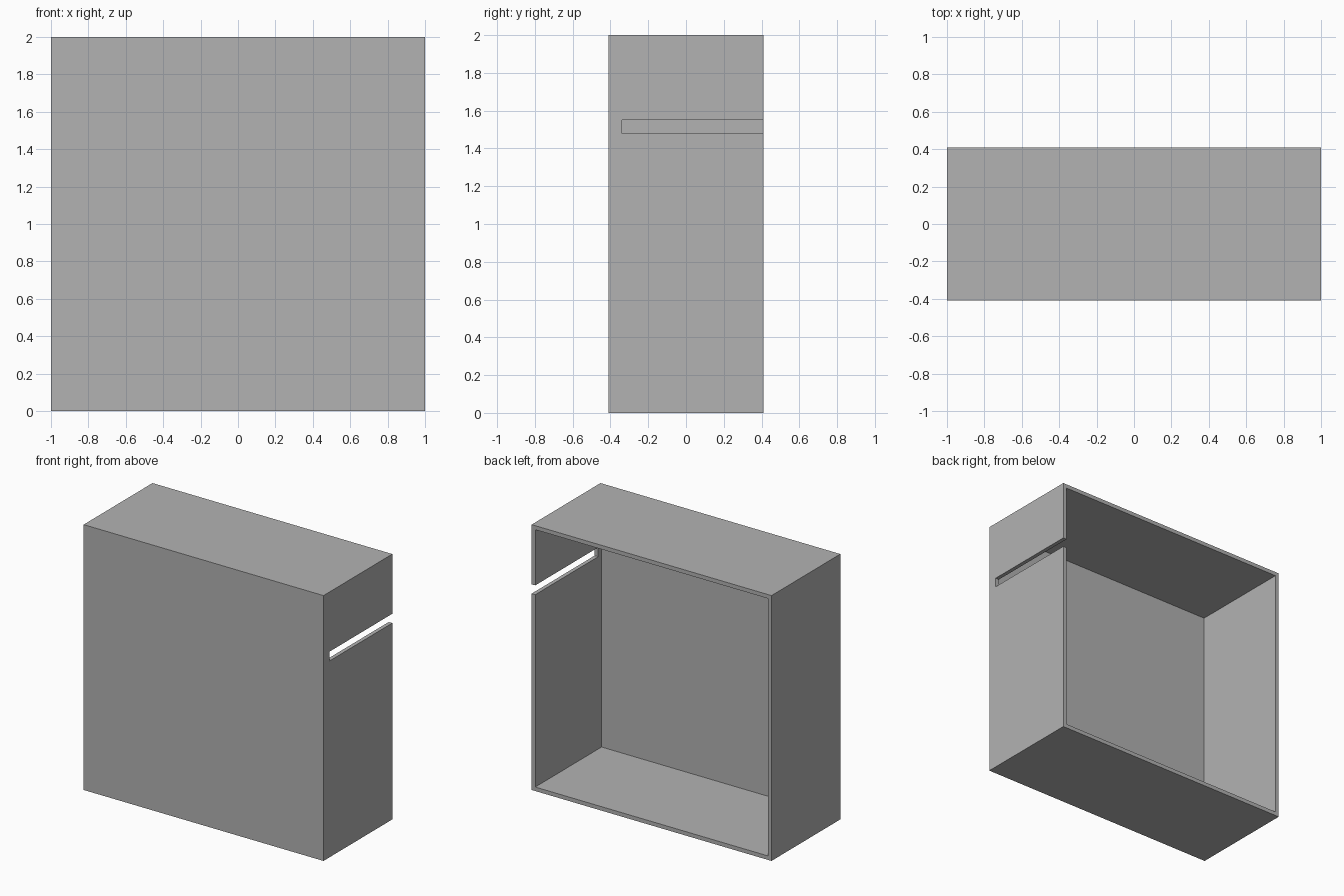
import bpy
import bmesh
from mathutils import Vector

WIDTH, DEPTH, HEIGHT, WALL = 2.0, 0.82, 2.0, 0.03

if "Cube" in bpy.data.objects:
    bpy.data.objects.remove(bpy.data.objects["Cube"], do_unlink=True)

grey = bpy.data.materials.new("plain grey")
grey.use_nodes = True
colour = (0.448, 0.448, 0.448, 1.0)
grey.diffuse_color = colour
grey.node_tree.nodes["Principled BSDF"].inputs["Base Color"].default_value = colour


def box(name, low, high, open_back=False):
    """Box between two corners, optionally hollowed from its back face."""
    low, high = Vector(low), Vector(high)
    bm = bmesh.new()
    bmesh.ops.create_cube(bm, size=1)
    for v in bm.verts:
        v.co = (low + high) / 2 + v.co * (high - low)
    if open_back:
        back = max(bm.faces, key=lambda f: f.calc_center_median().y)
        bmesh.ops.inset_region(bm, faces=[back], thickness=WALL, use_even_offset=True)
        inner = bmesh.ops.extrude_discrete_faces(bm, faces=[back])["faces"][0]
        for v in inner.verts:
            v.co.y = low.y + WALL
    bmesh.ops.recalc_face_normals(bm, faces=bm.faces)
    mesh = bpy.data.meshes.new(name)
    bm.to_mesh(mesh)
    bm.free()
    mesh.materials.append(grey)
    obj = bpy.data.objects.new(name, mesh)
    bpy.context.collection.objects.link(obj)
    return obj


# Shallow case, open at the back
case = box("open_back_case", (-WIDTH / 2, -DEPTH / 2, 0),
           (WIDTH / 2, DEPTH / 2, HEIGHT), open_back=True)

# Slot through the left wall, running out of the back edge
cutter = box("slot_cutter", (0.9, -0.34, 1.48), (1.1, 0.5, 1.55))
cutter.hide_render = True
cut = case.modifiers.new("side slot", 'BOOLEAN')
cut.operation = 'DIFFERENCE'
cut.solver = 'EXACT'
cut.object = cutter

# Bake the cut and drop the helper
bpy.context.view_layer.objects.active = case
case.select_set(True)
bpy.ops.object.modifier_apply(modifier=cut.name)
bpy.data.objects.remove(cutter, do_unlink=True)
